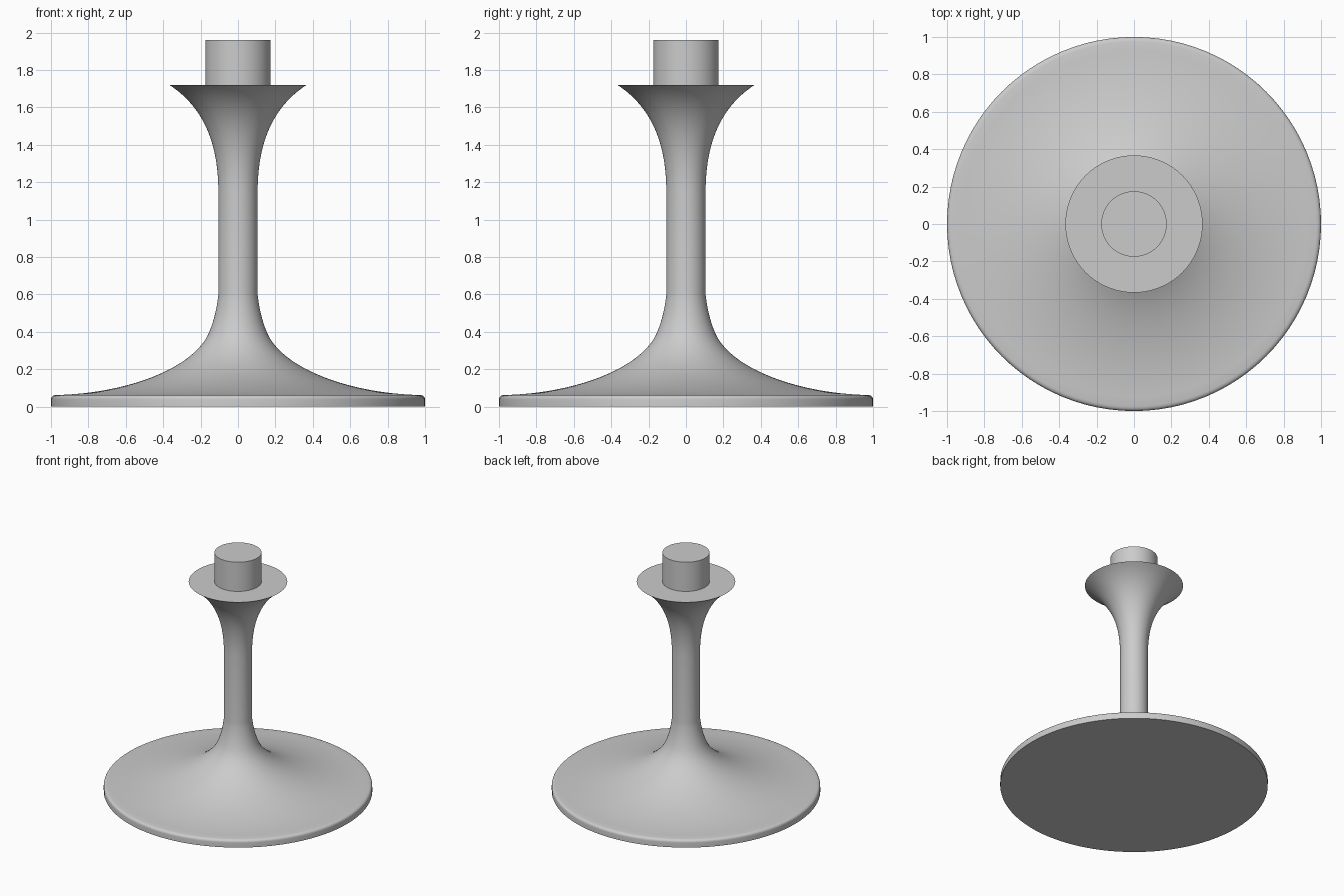
import bpy
import bmesh
import math
from mathutils import Vector, Matrix
from mathutils.geometry import interpolate_bezier

cube = bpy.data.objects.get("Cube")
if cube:
    bpy.data.objects.remove(cube, do_unlink=True)

SIDES = 96

grey = bpy.data.materials.new("plain grey")
grey.use_nodes = True
grey.diffuse_color = (0.6, 0.6, 0.6, 1)
grey.node_tree.nodes["Principled BSDF"].inputs["Base Color"].default_value = (0.6, 0.6, 0.6, 1)


def curve(p0, h0, h1, p1, steps):
    """Sample a bezier segment of a profile as (radius, height) points."""
    pts = [Vector((r, 0, z)) for r, z in (p0, h0, h1, p1)]
    return [(p.x, p.z) for p in interpolate_bezier(*pts, steps)]


def lathe(name, profile):
    """Turn a profile around z and close both ends with flat caps."""
    bm = bmesh.new()
    rings = []
    for r, z in profile:
        rings.append([bm.verts.new(Matrix.Rotation(math.tau * i / SIDES, 3, 'Z') @ Vector((r, 0, z)))
                      for i in range(SIDES)])
    for low, high in zip(rings, rings[1:]):
        for i in range(SIDES):
            j = (i + 1) % SIDES
            bm.faces.new((low[i], low[j], high[j], high[i]))
    bm.faces.new(rings[0][::-1])
    bm.faces.new(rings[-1])
    mesh = bpy.data.meshes.new(name)
    bm.to_mesh(mesh)
    bm.free()
    mesh.materials.append(grey)
    obj = bpy.data.objects.new(name, mesh)
    bpy.context.collection.objects.link(obj)
    bpy.ops.object.select_all(action='DESELECT')
    obj.select_set(True)
    bpy.context.view_layer.objects.active = obj
    bpy.ops.object.shade_smooth_by_angle(angle=math.radians(35))
    return obj


# Round foot with a softened rim, sweeping up into the stem and flaring to the top
rim = [(1, 0)] + curve((1, 0.038), (1, 0.052), (0.992, 0.06), (0.975, 0.062), 6)
foot = curve((0.975, 0.062), (0.6, 0.07), (0.25, 0.2), (0.16, 0.385), 24)
neck = curve((0.16, 0.385), (0.13, 0.45), (0.112, 0.53), (0.105, 0.6), 10)
flare = curve((0.105, 1.15), (0.105, 1.4), (0.18, 1.6), (0.367, 1.72), 24)
lathe("pedestal_stem", rim + foot[1:] + neck[1:] + flare)

# Short mounting peg on the flared top
lathe("mounting_peg", [(0.175, 1.72), (0.175, 1.96)])
